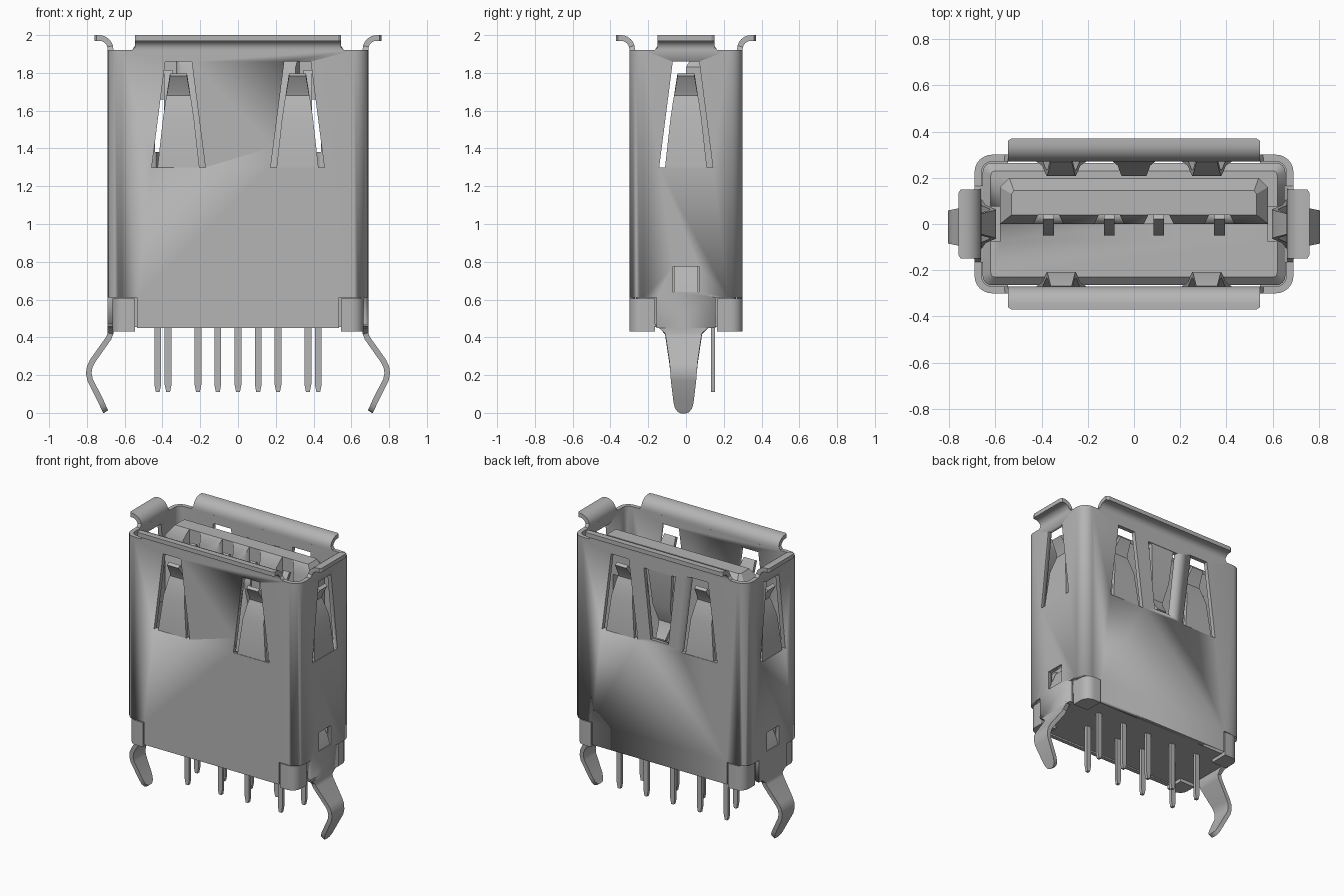
import bpy, bmesh, math
from mathutils import Matrix, Vector

cube = bpy.data.objects.get("Cube")
if cube:
    bpy.data.objects.remove(cube, do_unlink=True)

metal = bpy.data.materials.new("plain grey")
metal.use_nodes = True
GREY = (0.46, 0.46, 0.46, 1)
metal.diffuse_color = GREY
metal.node_tree.nodes["Principled BSDF"].inputs["Base Color"].default_value = GREY

HX, HY, T = 0.69, 0.30, 0.03          # shell half sizes and sheet thickness


def finish(name, bm):
    bmesh.ops.recalc_face_normals(bm, faces=bm.faces)
    me = bpy.data.meshes.new(name)
    bm.to_mesh(me)
    bm.free()
    me.materials.append(metal)
    ob = bpy.data.objects.new(name, me)
    bpy.context.collection.objects.link(ob)
    bpy.ops.object.select_all(action='DESELECT')
    ob.select_set(True)
    bpy.context.view_layer.objects.active = ob
    bpy.ops.object.shade_smooth_by_angle(angle=math.radians(32))
    return ob


def rounded(hx, hy, r, n=6):
    pts = []
    for i, (sx, sy) in enumerate([(1, 1), (-1, 1), (-1, -1), (1, -1)]):
        for k in range(n + 1):
            a = math.pi / 2 * (i + k / n)
            pts.append((sx * (hx - r) + r * math.cos(a), sy * (hy - r) + r * math.sin(a)))
    return pts


def loft(bm, rings, closed=False):
    """Skin equal-length rings of 3D points; cap the ends or close the loop."""
    vs = [[bm.verts.new(p) for p in ring] for ring in rings]
    n = len(vs[0])
    for a, b in zip(vs, vs[1:] + vs[:1] if closed else vs[1:]):
        for i in range(n):
            j = (i + 1) % n
            bm.faces.new((a[i], a[j], b[j], b[i]))
    if not closed:
        bm.faces.new(vs[0])
        bm.faces.new(vs[-1])


def at_z(pts, z):
    return [(x, y, z) for x, y in pts]


def box(bm, x0, x1, y0, y1, z0, z1):
    q = [(x0, y0), (x1, y0), (x1, y1), (x0, y1)]
    loft(bm, [at_z(q, z0), at_z(q, z1)])


def wall(angle, dist, along=0.0):
    """Frame of a wall: local -y is outward, local x runs along it."""
    return Matrix.Rotation(angle, 4, 'Z') @ Matrix.Translation((along, -dist, 0))


def bent_strip(name, path, frame, t=T):
    """Sheet strip; path holds (outward, z, half width)."""
    bm = bmesh.new()
    pts = [Vector(p[:2]) for p in path]
    rings = []
    for i, (u, z, w) in enumerate(path):
        d0 = (pts[i] - pts[max(i - 1, 0)]).normalized()
        d1 = (pts[min(i + 1, len(pts) - 1)] - pts[i]).normalized()
        d = (d0 + d1).normalized()
        nrm = Vector((d.y, -d.x)) * t / 2
        a, b = pts[i] + nrm, pts[i] - nrm
        rings.append([frame @ Vector((x, -p.x, p.y))
                      for x, p in ((-w, a), (w, a), (w, b), (-w, b))])
    loft(bm, rings)
    return finish(name, bm)


def wall_cut(bm, frame, w0, z0, w1, z1):
    """Trapezoid cutter through a wall."""
    q = [(-w0, z0), (w0, z0), (w1, z1), (-w1, z1)]
    loft(bm, [[frame @ Vector((x, y, z)) for x, z in q] for y in (-0.05, 0.05)])


def cut(ob, bm):
    cutter = finish("cutter", bm)
    cutter.hide_render = True
    m = ob.modifiers.new("cut", 'BOOLEAN')
    m.operation, m.solver, m.object = 'DIFFERENCE', 'EXACT', cutter
    bpy.context.view_layer.objects.active = ob
    bpy.ops.object.modifier_apply(modifier=m.name)
    bpy.data.objects.remove(cutter, do_unlink=True)


PI = math.pi
MX, MY = HX - T / 2, HY - T / 2       # middle of the sheet
sides = {"left": wall(PI / 2, MX), "right": wall(-PI / 2, MX)}
springs = {"front_left": wall(0, MY, 0.315), "front_right": wall(0, MY, -0.315),
           "back_left": wall(PI, MY, -0.315), "back_right": wall(PI, MY, 0.315), **sides}
back_mid = wall(PI, MY)

# Sheet metal shell with spring, latch and corner openings
bm = bmesh.new()
outer, inner = rounded(HX, HY, 0.075), rounded(HX - T, HY - T, 0.045)
loft(bm, [at_z(outer, 0.45), at_z(outer, 1.92), at_z(inner, 1.92), at_z(inner, 0.45)], True)
shell = finish("shell", bm)
bm = bmesh.new()
for f in springs.values():
    wall_cut(bm, f, 0.142, 1.30, 0.07, 1.86)
wall_cut(bm, back_mid, 0.07, 1.33, 0.125, 1.83)
for f in sides.values():
    wall_cut(bm, f, 0.068, 0.64, 0.068, 0.775)
for sx in (-1, 1):
    for sy in (-1, 1):
        x, y = sorted((sx * 0.535, sx * 0.8)), sorted((sy * 0.155, sy * 0.4))
        box(bm, *x, *y, 0.3, 0.61)
cut(shell, bm)

# Contact springs in the walls
spring = [(0, 1.29, 0.112), (-0.02, 1.55, 0.083), (-0.055, 1.65, 0.068), (-0.065, 1.68, 0.063),
          (-0.055, 1.71, 0.058), (-0.005, 1.79, 0.045)]
for k, f in springs.items():
    bent_strip(k + "_spring", spring, f, 0.025)
bent_strip("back_middle_spring",
           [(u, 3.13 - z, w * 0.85) for u, z, w in spring], back_mid, 0.025)

# Flared lips around the mouth
for k, f, w in (("front", wall(0, MY), 0.545), ("back", wall(PI, MY), 0.545),
                ("left", sides["left"], 0.15), ("right", sides["right"], 0.15)):
    lip = [(0, 1.90, w + 0.025), (0, 1.925, w + 0.012)]
    for i in range(1, 7):
        a = PI / 2 * i / 6
        lip.append((0.06 * (1 - math.cos(a)), 1.925 + 0.06 * math.sin(a), w))
    lip += [(0.075, 1.985, w), (0.085, 1.985, w - 0.015)]
    bent_strip(k + "_lip", lip, f)

# Bent board legs and inward latches
leg = [(0, 0.47, 0.15), (0, 0.46, 0.15), (0, 0.445, 0.125), (0, 0.42, 0.098), (0.01, 0.395, 0.094),
       (0.095, 0.275, 0.076), (0.11, 0.245, 0.073), (0.115, 0.21, 0.07), (0.108, 0.175, 0.067),
       (0.05, 0.06, 0.053), (0.037, 0.03, 0.045), (0.028, 0.012, 0.03), (0.024, 0.006, 0.015)]
for k, f in sides.items():
    shift = Matrix.Translation((0, -0.013, 0))
    bent_strip(k + "_leg", leg, shift @ f)
    bent_strip(k + "_latch", [(0, 0.63, 0.064), (-0.015, 0.68, 0.064), (-0.055, 0.77, 0.064)], f, 0.025)

# Insulator base with chamfered top and latch pockets
bm = bmesh.new()
full, small = rounded(0.655, 0.265, 0.04), rounded(0.62, 0.23, 0.02)
loft(bm, [at_z(full, 0.455), at_z(full, 0.77), at_z(small, 0.805)])
base = finish("insulator_base", bm)
bm = bmesh.new()
for x in (-0.64, 0.64):
    box(bm, x - 0.06, x + 0.06, -0.075, 0.075, 0.62, 0.85)
cut(base, bm)

# Insulator corner feet
for kx, sx in (("left", 1), ("right", -1)):
    for ky, sy in (("front", -1), ("back", 1)):
        bm = bmesh.new()
        foot = [(0.545, 0.165), (0.665, 0.165), (0.665, 0.235)]
        foot += [(0.60 + 0.065 * math.cos(a * PI / 10), 0.235 + 0.065 * math.sin(a * PI / 10))
                 for a in range(1, 6)] + [(0.545, 0.30)]
        foot = [(sx * x, sy * y) for x, y in foot]
        loft(bm, [at_z(foot, 0.43), at_z(foot, 0.605)])
        finish(f"{ky}_{kx}_foot", bm)

# Insulator blade with contact grooves
bm = bmesh.new()
low = [(-0.58, 0), (0.58, 0), (0.58, 0.16), (0.54, 0.2), (-0.54, 0.2), (-0.58, 0.16)]
top = [(-0.53, 0.04), (0.53, 0.04), (0.53, 0.13), (0.52, 0.145), (-0.52, 0.145), (-0.53, 0.13)]
loft(bm, [at_z(low, 0.79), at_z(low, 1.83), at_z(top, 1.90)])
blade = finish("insulator_blade", bm)
front_xs = (-0.37, -0.107, 0.107, 0.37)
bm = bmesh.new()
for x in front_xs:
    q = [(x - 0.075, -0.02), (x + 0.075, -0.02), (x + 0.045, 0.04), (x - 0.045, 0.04)]
    loft(bm, [at_z(q, 0.85), at_z(q, 1.95)])
cut(blade, bm)
bm = bmesh.new()
for s in (-0.41, 0.41):
    box(bm, s - 0.03, s + 0.03, -0.1, 0.3, 1.38, 1.66)
cut(blade, bm)

# Contacts on the blade
for i, x in enumerate(front_xs):
    bent_strip(f"contact_{i + 1}", [(-0.025, 0.8, 0.023), (-0.02, 1.45, 0.023), (0.03, 1.62, 0.023),
               (0.04, 1.67, 0.023), (0.03, 1.72, 0.023), (-0.03, 1.81, 0.023)], wall(0, 0, x), 0.02)

# Solder pins: four in the front row, five in the back row
back_xs = (-0.425, -0.212, 0, 0.212, 0.425)
for row, xs, y in (("front", front_xs, -0.04), ("back", back_xs, 0.143)):
    for i, x in enumerate(xs):
        bent_strip(f"{row}_pin_{i + 1}", [(0, 0.47, 0.018), (0, 0.15, 0.018), (0, 0.11, 0.010)],
                   wall(0, -y, x), 0.022)
